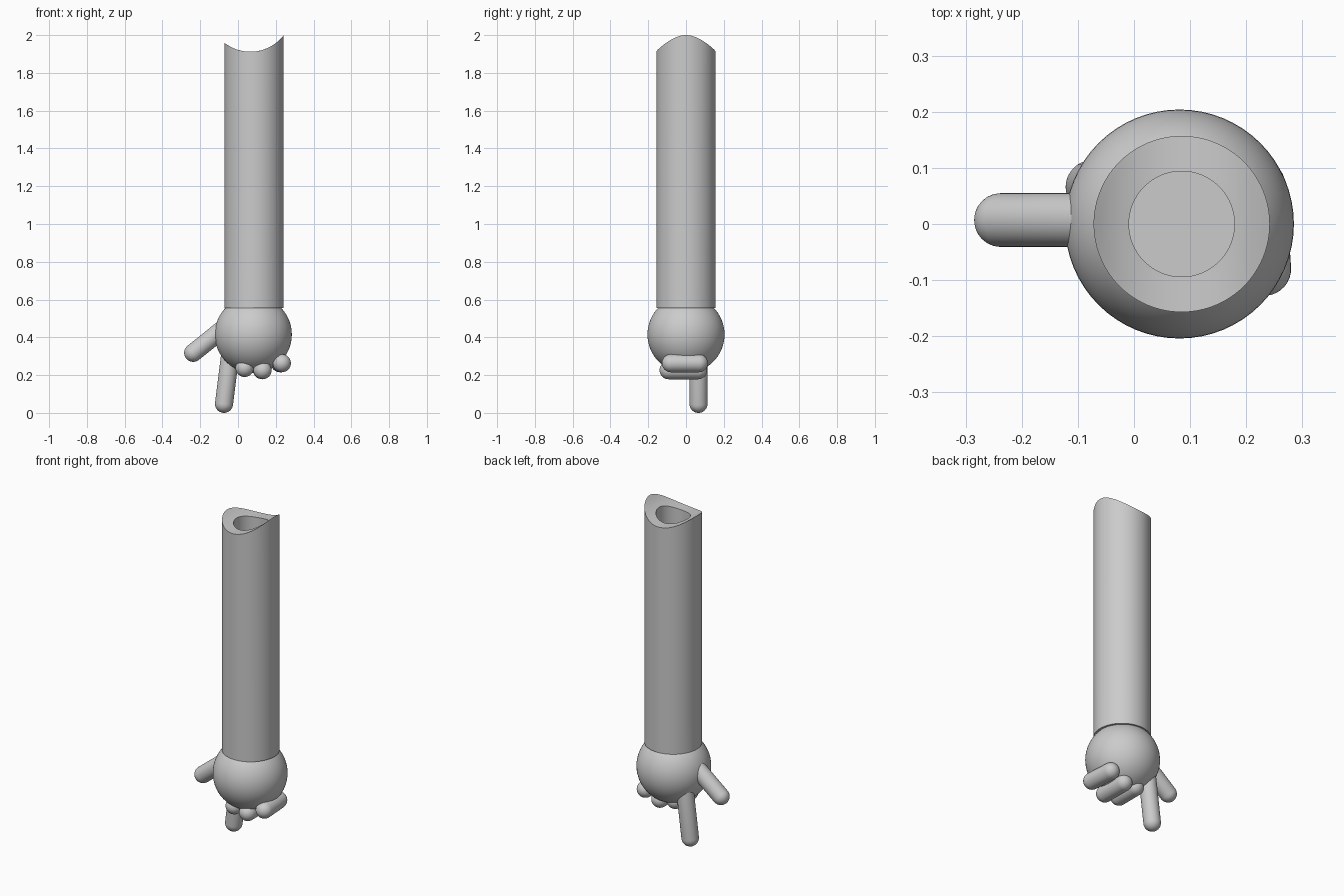
import bpy, bmesh, math
from mathutils import Vector

cube = bpy.data.objects.get("Cube")
if cube:
    bpy.data.objects.remove(cube, do_unlink=True)

GREY = (0.6, 0.6, 0.6, 1)
grey = bpy.data.materials.new("plain grey")
grey.use_nodes = True
grey.diffuse_color = GREY
grey.node_tree.nodes["Principled BSDF"].inputs["Base Color"].default_value = GREY


def finish(name, bm):
    """Turn a bmesh into a smooth-shaded grey object."""
    bmesh.ops.recalc_face_normals(bm, faces=bm.faces)
    mesh = bpy.data.meshes.new(name)
    bm.to_mesh(mesh)
    bm.free()
    mesh.materials.append(grey)
    obj = bpy.data.objects.new(name, mesh)
    bpy.context.collection.objects.link(obj)
    bpy.ops.object.select_all(action='DESELECT')
    obj.select_set(True)
    bpy.context.view_layer.objects.active = obj
    bpy.ops.object.shade_smooth_by_angle(angle=math.radians(35))


def capsule(name, tip, root, radius=0.048):
    """Round-ended finger between two cap centres."""
    tip, root = Vector(tip), Vector(root)
    axis = root - tip
    bm = bmesh.new()
    # An odd ring count keeps the straight wall parallel to the axis
    bmesh.ops.create_uvsphere(bm, u_segments=32, v_segments=16, radius=radius)
    equator = [e for e in bm.edges if all(abs(v.co.z) < 1e-5 for v in e.verts)]
    bmesh.ops.split_edges(bm, edges=equator)
    upper = {v for f in bm.faces if f.calc_center_median().z > 0 for v in f.verts}
    for v in upper:
        v.co.z += axis.length
    rims = [e for e in bm.edges if e.is_boundary]
    bmesh.ops.bridge_loops(bm, edges=rims)
    turn = axis.to_track_quat('Z', 'Y')
    for v in bm.verts:
        v.co = turn @ v.co + tip
    finish(name, bm)


# Forearm tube: lathed rings, with a saddle-shaped top that fits a round joint
ARM_X, OUTER, BORE, WRIST, FLOOR = 0.085, 0.157, 0.094, 0.555, 0.62
SADDLE_X, SADDLE_R, SADDLE_Z = 0.065, 0.222, 1.912
SIDES = 96


def saddle(x):
    return SADDLE_Z + SADDLE_R - math.sqrt(SADDLE_R ** 2 - (x - SADDLE_X) ** 2)


bm = bmesh.new()
rim_steps = 5
profile = [(OUTER, WRIST)]
profile += [(OUTER + (BORE - OUTER) * i / rim_steps, None) for i in range(rim_steps + 1)]
profile += [(BORE, FLOOR)]
rings = []
for radius, height in profile:
    ring = []
    for i in range(SIDES):
        a = math.tau * i / SIDES
        x = ARM_X + radius * math.cos(a)
        z = saddle(x) if height is None else height
        ring.append(bm.verts.new((x, radius * math.sin(a), z)))
    rings.append(ring)
for low, high in zip(rings, rings[1:]):
    for i in range(SIDES):
        j = (i + 1) % SIDES
        bm.faces.new((low[i], low[j], high[j], high[i]))
bm.faces.new(rings[0])
bm.faces.new(rings[-1])
finish("forearm", bm)

# Ball-shaped palm
bm = bmesh.new()
bmesh.ops.create_uvsphere(bm, u_segments=64, v_segments=32, radius=0.204)
bmesh.ops.translate(bm, verts=bm.verts, vec=(0.081, 0, 0.415))
finish("palm", bm)

# Thumb and pointing finger
capsule("thumb", (-0.237, 0.007, 0.318), (-0.05, 0.007, 0.468))
capsule("index_finger", (-0.074, 0.066, 0.048), (-0.035, 0.066, 0.36))

# Three curled fingers lying under the palm
capsule("middle_finger", (0.035, -0.085, 0.238), (0.035, 0.05, 0.238))
capsule("ring_finger", (0.130, -0.092, 0.226), (0.128, 0.064, 0.226))
capsule("little_finger", (0.232, -0.080, 0.263), (0.222, 0.068, 0.263))
